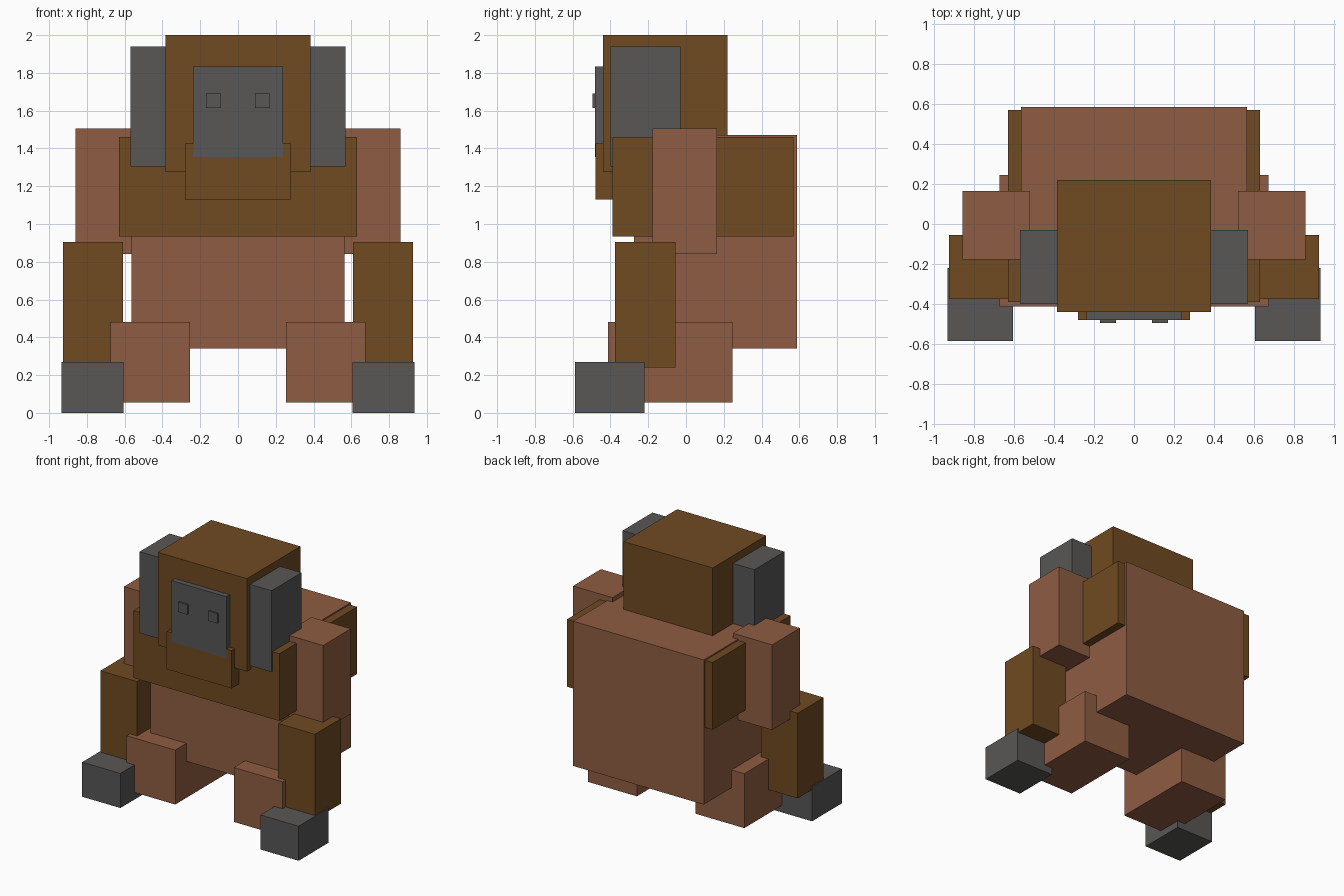
import bpy
from mathutils import Vector

cube = bpy.data.objects.get("Cube")
if cube:
    bpy.data.objects.remove(cube, do_unlink=True)


def material(name, rgb):
    mat = bpy.data.materials.new(name)
    mat.use_nodes = True
    color = (*rgb, 1)
    mat.diffuse_color = color
    mat.node_tree.nodes["Principled BSDF"].inputs["Base Color"].default_value = color
    return mat


brown = material("dark brown fur", (0.162, 0.069, 0.016))
russet = material("russet fur", (0.275, 0.107, 0.054))
grey = material("grey skin", (0.098, 0.095, 0.093))


def box(name, mat, low, high):
    low, high = Vector(low), Vector(high)
    bpy.ops.mesh.primitive_cube_add(size=1, location=(low + high) / 2)
    obj = bpy.context.object
    obj.name = name
    obj.scale = high - low
    bpy.ops.object.transform_apply(location=False, rotation=False, scale=True)
    obj.data.materials.append(mat)


def pair(name, mat, low, high):
    box("left_" + name, mat, low, high)
    box("right_" + name, mat, (-high[0], *low[1:]), (-low[0], *high[1:]))


# Torso
box("body", russet, (-0.565, -0.275, 0.34), (0.565, 0.587, 1.47))
box("chest", brown, (-0.63, -0.39, 0.935), (0.63, 0.57, 1.46))

# Head
box("head", brown, (-0.385, -0.44, 1.275), (0.385, 0.22, 2.0))
box("muzzle", brown, (-0.28, -0.48, 1.13), (0.28, -0.38, 1.425))
box("face", grey, (-0.237, -0.482, 1.355), (0.237, -0.43, 1.835))
pair("eye", grey, (0.09, -0.496, 1.613), (0.17, -0.475, 1.69))
pair("ear", grey, (0.38, -0.4, 1.305), (0.57, -0.03, 1.94))

# Arms
pair("upper_arm", russet, (0.52, -0.178, 0.84), (0.86, 0.165, 1.505))
pair("forearm", brown, (0.61, -0.375, 0.24), (0.927, -0.055, 0.905))
pair("hand", grey, (0.605, -0.587, 0.0), (0.935, -0.22, 0.27))

# Legs
pair("leg", russet, (0.253, -0.413, 0.055), (0.675, 0.245, 0.48))
